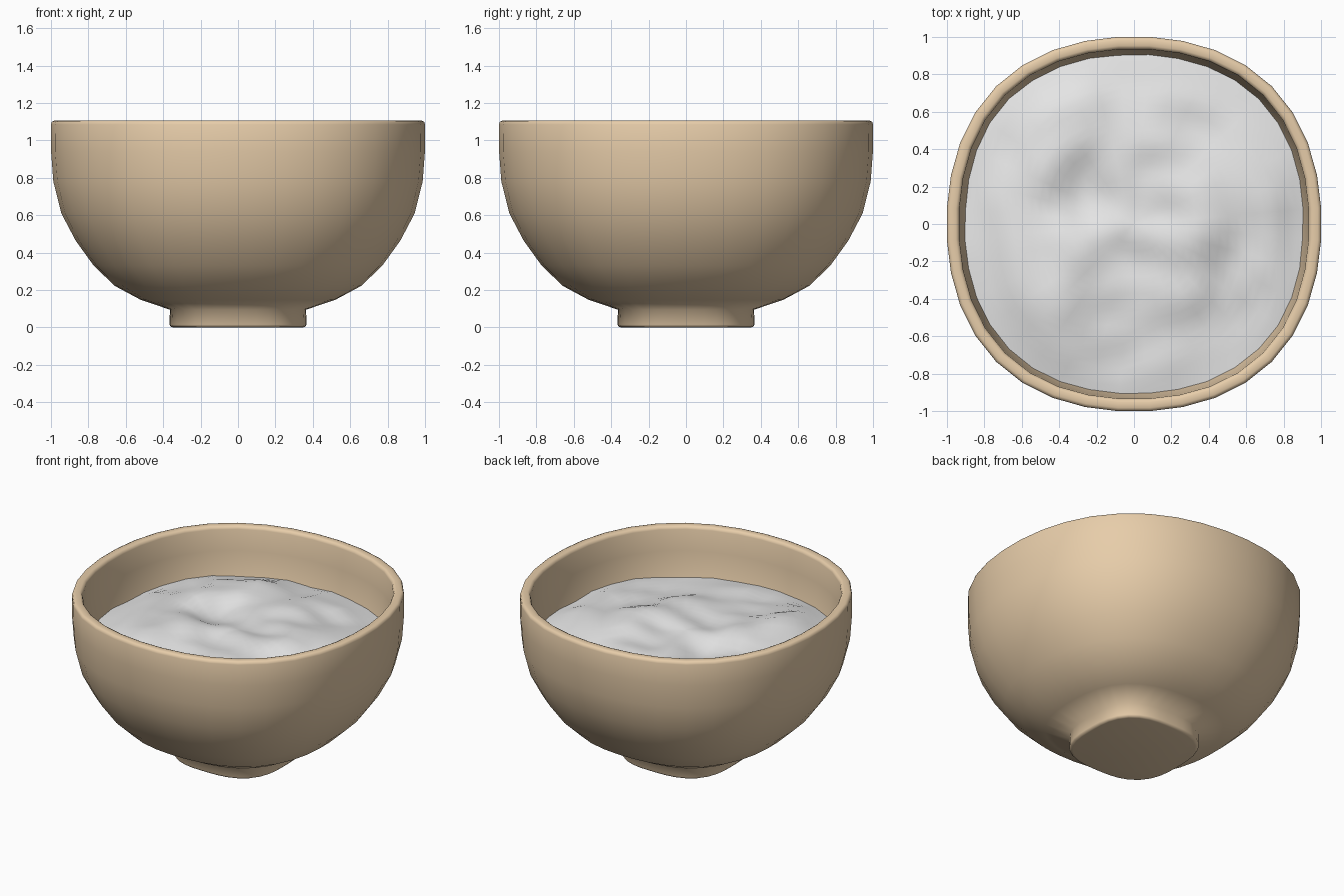
import bpy, bmesh, math
from mathutils import Vector, noise

if "Cube" in bpy.data.objects:
    bpy.data.objects.remove(bpy.data.objects["Cube"])

SEG = 36


def material(name, rgb):
    m = bpy.data.materials.new(name)
    m.diffuse_color = (*rgb, 1)
    m.use_nodes = True
    m.node_tree.nodes["Principled BSDF"].inputs["Base Color"].default_value = m.diffuse_color
    return m


def ring_point(r, z, i):
    # circle pushed slightly outwards on the four diagonals (soft square)
    a = math.radians(5 + 360 / SEG * i)
    rr = r + 0.039 * math.sin(2 * a) ** 2 * min(1, r / 0.3)
    return Vector((rr * math.cos(a), rr * math.sin(a), z))


def lathe(name, profile, mat, close_ends, height=None):
    bm = bmesh.new()
    rings = []
    for r, z in profile:
        ring = []
        for i in range(SEG):
            p = ring_point(r, z, i)
            if height:
                p.z += height(p)
            ring.append(bm.verts.new(p))
        rings.append(ring)
    for a, b in zip(rings, rings[1:]):
        for i in range(SEG):
            j = (i + 1) % SEG
            bm.faces.new((a[i], a[j], b[j], b[i]))
    for k in close_ends:
        bm.faces.new(rings[k] if k else rings[k][::-1])
    bmesh.ops.recalc_face_normals(bm, faces=bm.faces[:])
    for f in bm.faces:
        f.smooth = True
    me = bpy.data.meshes.new(name)
    bm.to_mesh(me)
    bm.free()
    me.materials.append(mat)
    ob = bpy.data.objects.new(name, me)
    bpy.context.collection.objects.link(ob)
    return ob


clay = material("tan clay", (0.80, 0.61, 0.40))
cream = material("pale grey filling", (0.80, 0.80, 0.80))

# Bowl: foot, outer wall, rounded rim, inner wall
lathe("bowl", [
    (0.345, 0.0), (0.358, 0.003), (0.367, 0.015), (0.364, 0.095),
    (0.52, 0.147), (0.66, 0.222), (0.773, 0.33), (0.87, 0.464),
    (0.947, 0.61), (0.99, 0.78), (1.002, 0.94), (1.003, 1.085),
    (0.998, 1.1), (0.985, 1.106), (0.955, 1.106), (0.942, 1.1),
    (0.936, 1.085), (0.932, 0.94), (0.907, 0.78), (0.865, 0.63),
    (0.80, 0.50), (0.71, 0.38), (0.60, 0.28), (0.47, 0.20),
    (0.3, 0.15), (0.1, 0.14)], clay, (0, -1))


# Filling: domed lumpy surface
def lumps(p):
    q = Vector((p.x * 2.2 + 3.1, p.y * 2.2 + 1.7, 0.4))
    n = noise.noise(q) + 0.5 * noise.noise(q * 2.2)
    edge = min(1, (1.0 - p.xy.length) * 4)
    return 0.075 * n * max(0.2, edge)


rows = 20
profile = []
for k in range(rows + 1):
    r = 0.905 * (1 - k / rows) + 0.008
    profile.append((r, 0.758 + 0.10 * (1 - r * r)))
lathe("filling", profile, cream, (-1,), lumps)
fill = bpy.data.objects["filling"]
if fill.data.polygons[0].normal.z < 0:
    fill.data.flip_normals()
